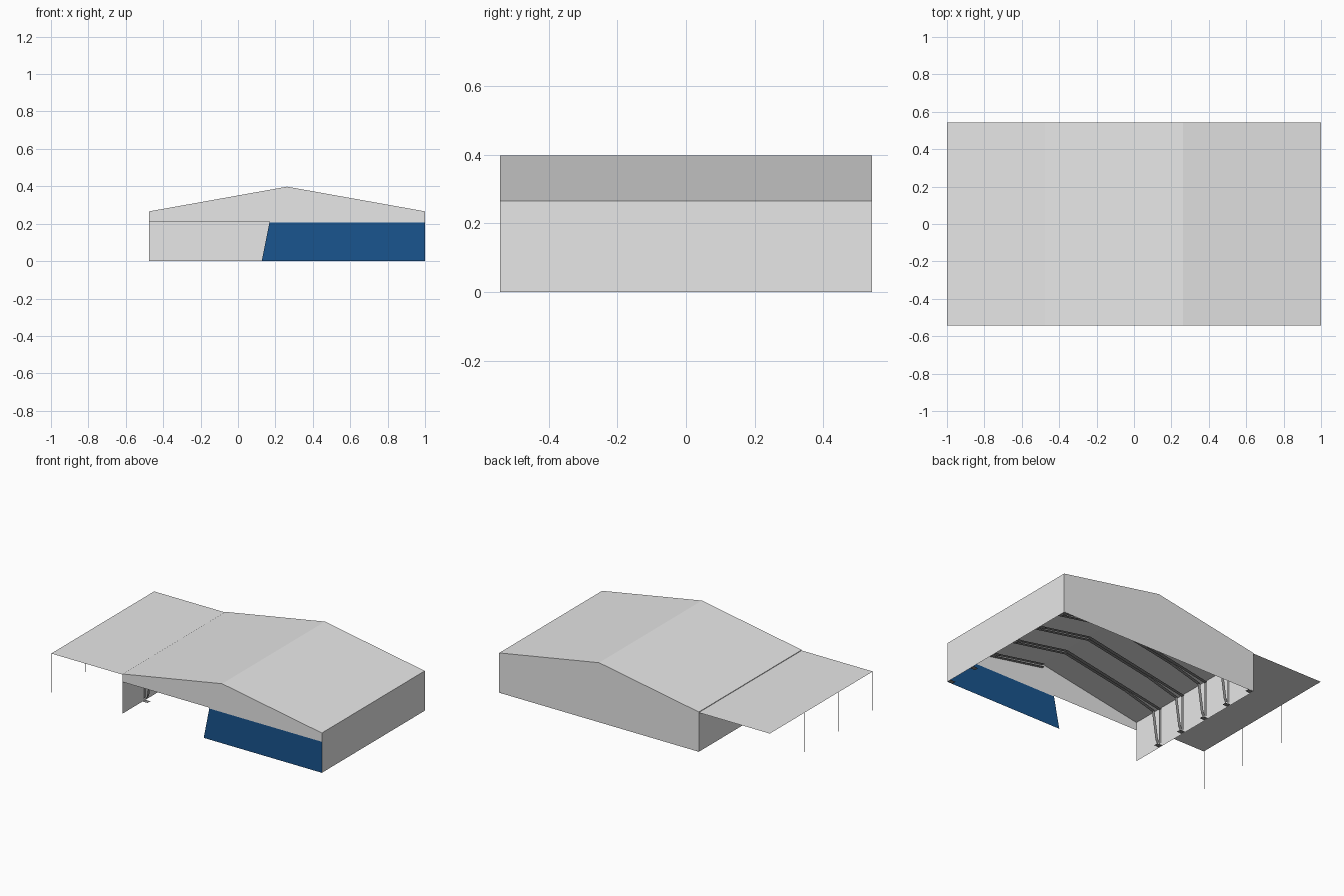
import bpy

if "Cube" in bpy.data.objects:
    bpy.data.objects.remove(bpy.data.objects["Cube"])

# Main dimensions
XL, XR, XM, XC = -0.475, 1.0, 0.2625, -1.0
W, EAVE, RIDGE = 0.543, 0.266, 0.398


def material(name, rgb):
    m = bpy.data.materials.new(name)
    m.diffuse_color = (*rgb, 1)
    m.use_nodes = True
    m.node_tree.nodes["Principled BSDF"].inputs["Base Color"].default_value = m.diffuse_color
    return m


GREY = material("light_grey_sheet", (0.80, 0.80, 0.80))
BLUE = material("blue_panel", (0.010, 0.090, 0.275))
STEEL = material("mid_grey_steel", (0.25, 0.25, 0.25))


def mesh(name, verts, faces, mat=GREY):
    me = bpy.data.meshes.new(name)
    me.from_pydata([tuple(v) for v in verts], [], faces)
    me.materials.append(mat)
    ob = bpy.data.objects.new(name, me)
    bpy.context.collection.objects.link(ob)
    return ob


def sheet_xz(name, pts, y, mat=GREY, back=False):
    """Flat polygon in the xz plane, facing -y (or +y)."""
    order = list(range(len(pts)))
    return mesh(name, [(x, y, z) for x, z in pts], [order[::-1] if back else order], mat)


def ribbon(path, y, width, verts, faces):
    """Append a thin folded strip following an xz path."""
    b = len(verts)
    for x, z in path:
        verts += [(x, y - width / 2, z), (x, y + width / 2, z)]
    for i in range(b, b + 2 * (len(path) - 1), 2):
        faces.append((i, i + 1, i + 3, i + 2))


# Roof and side walls
mesh("roof", [(x, y, z) for x, z in ((XL, EAVE), (XM, RIDGE), (XR, EAVE)) for y in (-W, W)],
     [(0, 2, 3, 1), (2, 4, 5, 3)])
mesh("right_wall", [(XR, -W, 0), (XR, W, 0), (XR, W, EAVE), (XR, -W, EAVE)], [(0, 1, 2, 3)])
mesh("left_wall", [(XL, -W, 0), (XL, W, 0), (XL, W, EAVE), (XL, -W, EAVE)], [(3, 2, 1, 0)])

# Back wall, front gable above the opening, blue front panel with slanted end
sheet_xz("back_wall", [(XL, 0), (XR, 0), (XR, EAVE), (XM, RIDGE), (XL, EAVE)], W, back=True)
sheet_xz("front_gable", [(XL, 0.213), (0.168, 0.213), (0.168, 0.207), (XR, 0.207),
                         (XR, EAVE), (XM, RIDGE), (XL, EAVE)], -W)
sheet_xz("front_panel", [(0.127, 0), (XR, 0), (XR, 0.207), (0.168, 0.207)], -W, BLUE)

# Flat canopy and its slim posts
mesh("canopy", [(XC, -W, 0.262), (XL, -W, 0.262), (XL, W, 0.262), (XC, W, 0.262)],
     [(0, 1, 2, 3)])
v, f = [], []
for i in range(4):
    ribbon([(XC, 0), (XC, 0.262)], (i / 1.5 - 1) * (W - 0.002), 0.004, v, f)
mesh("canopy_posts", v, f, STEEL)

# Tapered portal frames: thin outer and inner flanges plus base plates
FLANGE = 0.022
OUTER = [(-0.470, 0.02), (-0.470, 0.255), (XM, 0.388)]
INNER = [(-0.455, 0.02), (-0.443, 0.04), (-0.417, 0.225), (-0.2, 0.285), (XM, 0.368)]
FOOT = [(-0.472, 0.002), (-0.436, 0.002)]
for i in range(6):
    y = (i / 2.5 - 1) * (W - 0.014)
    v, f = [], []
    for side in (-1, 1):
        if i == 0 and side < 0:      # front bay stays open on the left
            continue
        for path, w in ((OUTER, FLANGE), (INNER, FLANGE), (FOOT, 0.03)):
            if side > 0:
                path = [(2 * XM - x, z) for x, z in path]
            ribbon(path, y, w, v, f)
    mesh(f"portal_frame_{i + 1}", v, f, STEEL)
